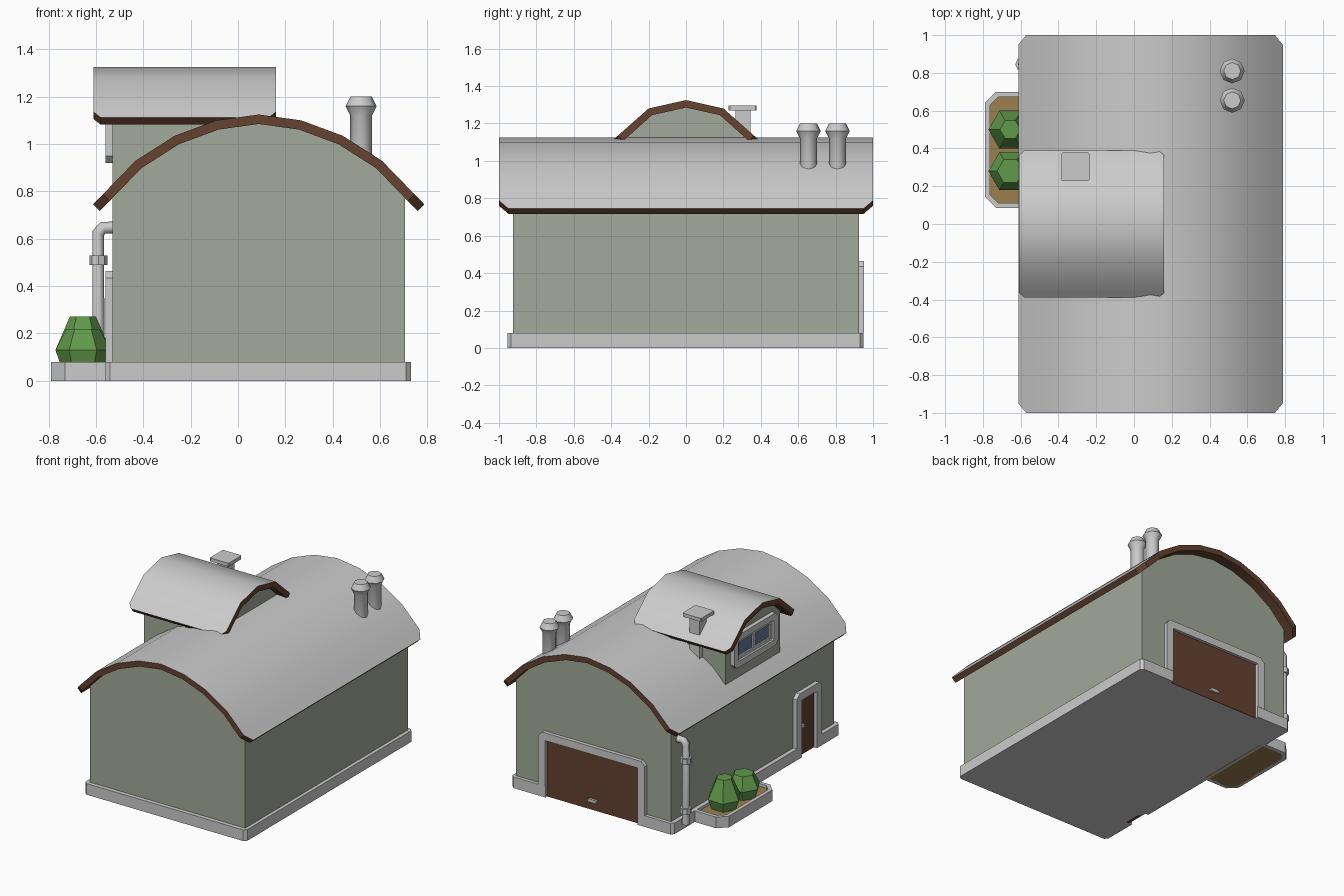
import bpy, math
from mathutils import Vector

if "Cube" in bpy.data.objects:
    bpy.data.objects.remove(bpy.data.objects["Cube"])


def material(name, r, g, b):
    m = bpy.data.materials.new(name)
    m.diffuse_color = (r, g, b, 1)
    m.use_nodes = True
    m.node_tree.nodes["Principled BSDF"].inputs["Base Color"].default_value = m.diffuse_color
    return m


WALL = material("plaster", .36, .40, .32)
BROWN = material("wood", .13, .055, .03)
GREEN = material("leaves", .12, .32, .07)
SOIL = material("soil", .33, .21, .08)
GLASS = material("glass", .12, .2, .3)


def smooth(ob, deg):
    bpy.ops.object.select_all(action='DESELECT')
    ob.select_set(True)
    bpy.context.view_layer.objects.active = ob
    bpy.ops.object.shade_smooth_by_angle(angle=math.radians(deg))


def build(name, verts, faces, mat=None):
    me = bpy.data.meshes.new(name)
    me.from_pydata(verts, [], faces)
    bm = bmesh.new()
    bm.from_mesh(me)
    bmesh.ops.recalc_face_normals(bm, faces=bm.faces)
    bm.to_mesh(me)
    bm.free()
    if mat:
        me.materials.append(mat)
    ob = bpy.data.objects.new(name, me)
    bpy.context.collection.objects.link(ob)
    return ob


import bmesh


def place(axis, p, t):
    u, v = p
    return {'x': (t, u, v), 'y': (u, t, v), 'z': (u, v, t)}[axis]


def prism(name, pts, axis, a, b, mat=None):
    n = len(pts)
    verts = [place(axis, p, t) for t in (a, b) for p in pts]
    faces = [range(n), range(n, 2 * n)]
    faces += [(i, (i + 1) % n, n + (i + 1) % n, n + i) for i in range(n)]
    return build(name, verts, [tuple(f) for f in faces], mat)


def ring(name, outer, inner, axis, a, b, mat=None):
    n = len(outer)
    loops = [(outer, a), (outer, b), (inner, b), (inner, a)]
    verts = [place(axis, p, t) for l, t in loops for p in l]
    faces = [(k * n + i, k * n + (i + 1) % n, (k + 1) % 4 * n + (i + 1) % n, (k + 1) % 4 * n + i)
             for k in range(4) for i in range(n)]
    return build(name, verts, faces, mat)


def box(name, lo, hi, mat=None):
    return prism(name, cut_rect(lo[0], lo[1], hi[0], hi[1], 0), 'z', lo[2], hi[2], mat)


def cut_rect(u0, v0, u1, v1, c):
    if not c:
        return [(u0, v0), (u1, v0), (u1, v1), (u0, v1)]
    return [(u0 + c, v0), (u1 - c, v0), (u1, v0 + c), (u1, v1 - c),
            (u1 - c, v1), (u0 + c, v1), (u0, v1 - c), (u0, v0 + c)]


def lathe(name, x, y, rings, n, mat=None):
    verts = [(x + r * math.cos(2 * math.pi * i / n), y + r * math.sin(2 * math.pi * i / n), z)
             for r, z in rings for i in range(n)]
    faces = [(k * n + i, k * n + (i + 1) % n, (k + 1) * n + (i + 1) % n, (k + 1) * n + i)
             for k in range(len(rings) - 1) for i in range(n)]
    faces += [tuple(range(n)), tuple(range((len(rings) - 1) * n, len(rings) * n))]
    return build(name, verts, faces, mat)


def roof(name, half, mid, axis, centre, length, thick, cut):
    """Bent slab with clipped eave corners: grey on top, brown below and on the edges."""
    a, b = Vector(half[-1]), Vector(half[-2])
    half = half[:-1] + [tuple(a + (b - a).normalized() * cut * 1.2), half[-1]]
    pts = [Vector((mid - u, v)) for u, v in half[:0:-1]] + [Vector((mid + u, v)) for u, v in half]
    n = len(pts)
    verts = []
    for i, p in enumerate(pts):
        t = (pts[min(i + 1, n - 1)] - pts[max(i - 1, 0)]).normalized()
        q = p + Vector((t.y, -t.x)) * thick
        h = length - (cut if i in (0, n - 1) else 0)
        verts += [place(axis, s, centre + e) for s in (p, q) for e in (-h, h)]
    faces = []
    for i in range(n - 1):
        k, m = 4 * i, 4 * i + 4
        faces += [(k, k + 1, m + 1, m), (k + 2, k + 3, m + 3, m + 2),
                  (k, k + 2, m + 2, m), (k + 1, k + 3, m + 3, m + 1)]
    faces += [(0, 1, 3, 2), (4 * n - 4, 4 * n - 3, 4 * n - 1, 4 * n - 2)]
    ob = build(name, verts, faces)
    ob.data.materials.append(None)
    ob.data.materials.append(BROWN)
    for i, f in enumerate(ob.data.polygons):
        f.material_index = 0 if i % 4 == 0 and i < 4 * (n - 1) else 1
    smooth(ob, 35)


# House body and plinth with gaps for the two doors
CX = .0875
wall_half = [(.345, 1.01), (.18, 1.08)]
prism("house_walls", [(-.53, .03), (.705, .03), (.705, .80), (.605, .89)]
      + [(CX + u, v) for u, v in wall_half] + [(CX, 1.10)]
      + [(CX - u, v) for u, v in wall_half[::-1]] + [(-.43, .89), (-.53, .80)],
      'y', -.925, .925, WALL)
prism("plinth", [(-.54, -.955), (.71, -.955), (.73, -.935), (.73, .93), (.71, .95),
                 (.455, .95), (.455, .925), (-.28, .925), (-.28, .95), (-.54, .95), (-.56, .93),
                 (-.56, -.52), (-.53, -.52), (-.53, -.69), (-.56, -.69), (-.56, -.935)], 'z', 0, .08)

# Roofs
roof("main_roof", [(0, 1.125), (.18, 1.1), (.355, 1.035), (.52, .93), (.70, .745)],
     CX, 'y', 0, 1.0, .04, .05)
roof("dormer_roof", [(0, 1.325), (.2, 1.28), (.39, 1.112)], 0, 'x', -.225, .385, .04, .03)

# Dormer
prism("dormer_walls", [(-.31, .8), (.31, .8), (.31, 1.155), (.19, 1.26), (0, 1.30),
                       (-.19, 1.26), (-.31, 1.155)], 'x', -.53, .09, WALL)
ring("window_frame", cut_rect(-.25, .92, .25, 1.155, .03), cut_rect(-.2, .965, .2, 1.11, .01),
     'x', -.56, -.525)
ring("window_sash", cut_rect(-.2, .965, .2, 1.11, 0), cut_rect(-.175, .988, .175, 1.087, 0),
     'x', -.545, -.525)
box("window_mullion", (-.545, -.013, .98), (-.525, .013, 1.095))
box("window_glass", (-.534, -.2, .965), (-.52, .2, 1.11), GLASS)


# Doors with surrounds
def door(name, axis, mid, half, wall, out, handle):
    o, h, c = half + .057, .465, .03
    pts = [(-o, .08), (-o, h - c), (-o + c, h), (o - c, h), (o, h - c), (o, .08),
           (half, .08), (half, h - .055), (-half, h - .055), (-half, .08)]
    prism(name + "_surround", [(mid + u, v) for u, v in pts], axis, wall, wall + out)
    s = math.copysign(1, out)
    prism(name, cut_rect(mid - half, 0, mid + half, .41, 0), axis, wall - .02 * s, wall + .005 * s, BROWN)
    u, v, w = handle
    prism(name + "_handle", cut_rect(mid + u - w, v - .011, mid + u + w, v + .011, .005),
          axis, wall, wall + .022 * s)


door("garage_door", 'y', .0875, .3675, .925, .027, (0, .07, .035))
door("side_door", 'x', -.605, .085, -.53, -.03, (.055, .21, .018))

# Chimney
box("chimney_shaft", (-.35, .265, .93), (-.27, .345, 1.275))
prism("chimney_cap", cut_rect(-.385, .228, -.235, .378, .006), 'z', 1.27, 1.295)

# Roof vents
for i, y in enumerate((.655, .81)):
    smooth(lathe(f"vent_{i + 1}", .52, y, [(.046, .9), (.046, 1.12), (.066, 1.16), (.045, 1.2)], 8), 46)

# Drainpipe with collars
cu = bpy.data.curves.new("drainpipe", 'CURVE')
cu.dimensions = '3D'
cu.bevel_depth, cu.bevel_resolution, cu.use_fill_caps = .026, 2, True
sp = cu.splines.new('POLY')
path = [(-.59, .05), (-.59, .625), (-.57, .647), (-.52, .647)]
sp.points.add(len(path) - 1)
for p, (x, z) in zip(sp.points, path):
    p.co = (x, .845, z, 1)
bpy.context.collection.objects.link(bpy.data.objects.new("drainpipe", cu))
for i, z in enumerate((.15, .51)):
    lathe(f"pipe_collar_{i + 1}", -.59, .845, [(.038, z - .02), (.038, z + .02)], 8)


# Planter and bushes
def bed(d):
    return [(-.53, .085 + d), (-.73 + d * .4, .085 + d), (-.79 + d, .145 + d * .4),
            (-.79 + d, .64 - d * .4), (-.73 + d * .4, .7 - d), (-.53, .7 - d)]


ring("planter_rim", bed(0), bed(.027), 'z', 0, .08)
prism("planter_soil", bed(.02), 'z', 0, .06, SOIL)
lathe("bush_front", -.655, .28, [(.088, .05), (.116, .13), (.07, .22)], 6, GREEN)
lathe("bush_back", -.655, .5, [(.088, .05), (.116, .13), (.055, .272)], 6, GREEN)
